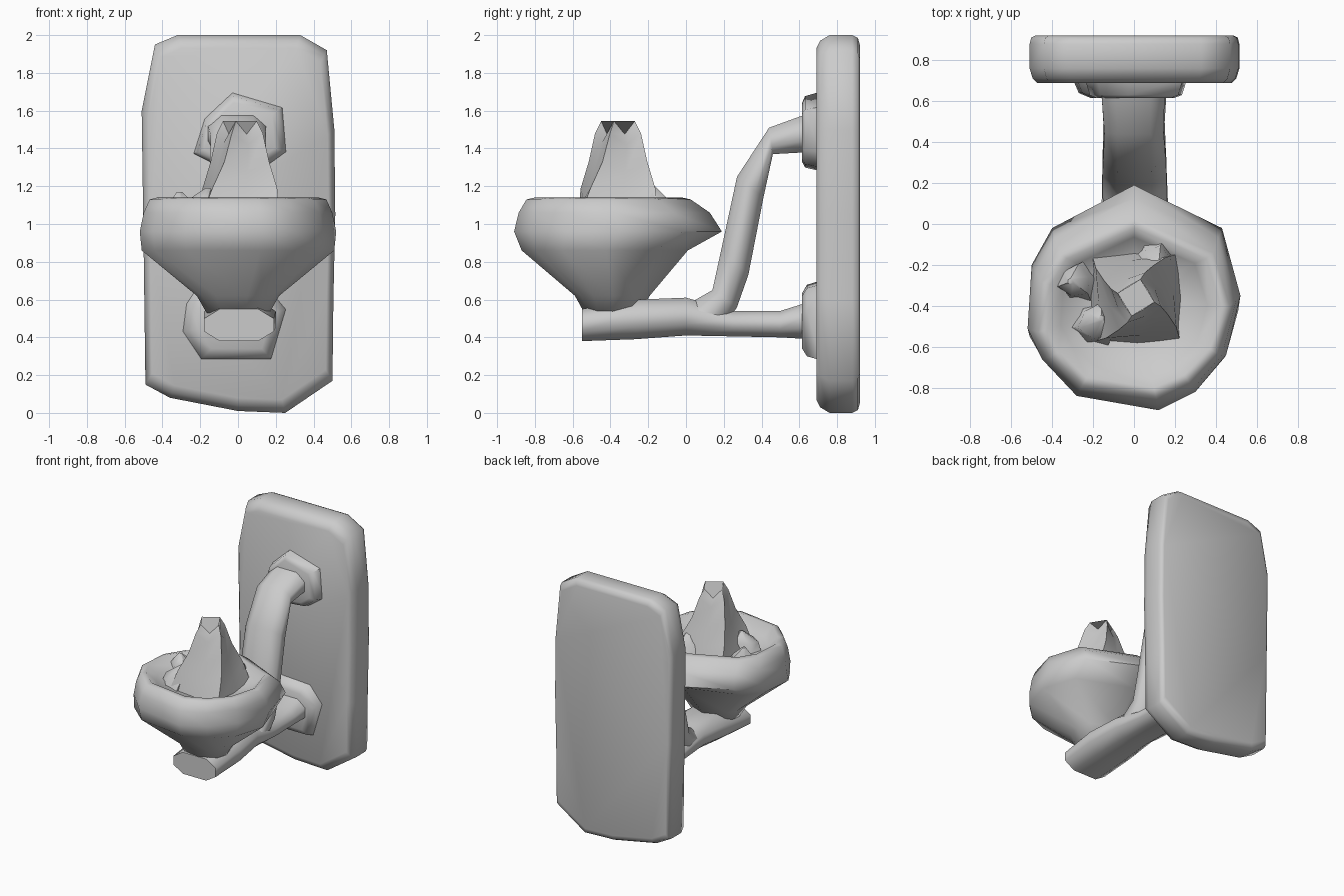
import bpy, bmesh, math
from mathutils import Vector

if "Cube" in bpy.data.objects:
    bpy.data.objects.remove(bpy.data.objects["Cube"])


def loft(name, rings, angle=65):
    """Skin a list of equal-length point rings and cap both ends."""
    bm = bmesh.new()
    vs = [[bm.verts.new(p) for p in ring] for ring in rings]
    n = len(vs[0])
    for a, b in zip(vs, vs[1:]):
        for i in range(n):
            j = (i + 1) % n
            bm.faces.new((a[i], a[j], b[j], b[i]))
    bm.faces.new(vs[0])
    bm.faces.new(vs[-1])
    bmesh.ops.recalc_face_normals(bm, faces=bm.faces)
    me = bpy.data.meshes.new(name)
    bm.to_mesh(me)
    bm.free()
    ob = bpy.data.objects.new(name, me)
    bpy.context.collection.objects.link(ob)
    bpy.ops.object.select_all(action='DESELECT')
    ob.select_set(True)
    bpy.context.view_layer.objects.active = ob
    bpy.ops.object.shade_smooth_by_angle(angle=math.radians(angle))
    return ob


def slab(name, outline, centre_z, layers):
    """Wall-facing slab: x/z outline scaled per (y, scale) layer."""
    return loft(name, [[(x * s, y, centre_z + (z - centre_z) * s) for x, z in outline]
                       for y, s in layers])


def bar(name, sections):
    """Rounded bar through sections: two (y, z) edge points, x min, x max."""
    shape = [(1, .4), (.55, 1), (-.55, 1), (-1, .4), (-1, -.4), (-.55, -1), (.55, -1), (1, -.4)]
    rings = []
    for a, b, x0, x1 in sections:
        a, b = Vector((0, *a)), Vector((0, *b))
        c, h = (a + b) / 2, (a - b) / 2
        mid, hw = (x0 + x1) / 2, (x1 - x0) / 2
        rings.append([c + h * v + Vector((mid + hw * u, 0, 0)) for u, v in shape])
    return loft(name, rings)


# Wall plate with worn corners
plate = [(-.32, 2), (.33, 2), (.47, 1.92), (.51, 1.5), (.515, 1.05), (.505, .6), (.5, .17),
         (.25, 0), (0, .01), (-.36, .08), (-.49, .15), (-.5, .9), (-.51, 1.6), (-.44, 1.95)]
slab("wall_plate", plate, 1.0, [(.69, .93), (.71, .97), (.76, 1), (.88, 1), (.91, .985), (.92, .95)])

# Round mounting bosses
upper = [(-.03, 1.7), (.24, 1.62), (.26, 1.38), (.15, 1.3), (-.06, 1.28), (-.24, 1.37), (-.18, 1.56)]
lower = [(-.2, .7), (.15, .68), (.26, .55), (.18, .28), (-.2, .28), (-.3, .43), (-.28, .58)]
slab("upper_boss", upper, 1.47, [(.615, .75), (.63, .9), (.71, 1)])
slab("lower_boss", lower, .48, [(.615, .7), (.64, .9), (.71, 1)])

# Horizontal arm and bent brace
bar("arm", [((-.55, .55), (-.55, .38), -.18, .19), ((-.25, .6), (-.27, .39), -.18, .2),
            ((0, .61), (0, .41), -.16, .17), ((.25, .54), (.25, .405), -.155, .16),
            ((.5, .54), (.5, .40), -.15, .15), ((.66, .59), (.66, .39), -.16, .16)])
bar("brace", [((.0, .57), (.2, .45), -.15, .16), ((.14, .65), (.27, .56), -.155, .16),
              ((.19, .88), (.33, .73), -.155, .16), ((.27, 1.25), (.41, 1.14), -.15, .155),
              ((.44, 1.51), (.46, 1.37), -.145, .145), ((.66, 1.59), (.64, 1.38), -.16, .15)])

# Fire bowl: one irregular outline scaled through the profile
rim = [(0, .55), (.43, .34), (.52, .01), (.45, -.28), (.3, -.46), (.12, -.55),
       (-.28, -.48), (-.45, -.3), (-.52, -.15), (-.5, .16), (-.4, .34)]
profile = [(.53, .32, .27, -.39), (.62, .42, .36, -.39), (.86, .98, .80, -.43),
           (.96, 1, 1, -.36), (1.06, .96, .92, -.38), (1.13, .9, .79, -.41),
           (1.14, .82, .71, -.41), (1.07, .69, .61, -.40), (1.02, .3, .3, -.38)]
loft("bowl", [[(x * sx, cy + y * sy, z) for x, y in rim] for z, sx, sy, cy in profile], 75)


def flame(name, cx, cy, layers, n=8, lean=(0, 0)):
    """Alternating star-shaped rings that twist towards the tip."""
    rings = []
    for k, (z, r, star, twist, jag) in enumerate(layers):
        ring = []
        for i in range(n):
            a = 2 * math.pi * i / n + twist
            s = 1 if i % 2 else -1
            rr = r * (1 + s * star)
            ring.append((cx + lean[0] * k + rr * math.cos(a),
                         cy + lean[1] * k + rr * math.sin(a), z + jag * s))
        rings.append(ring)
    loft(name, rings, 50)


# Main flame with a jagged tip, and small side tongues
flame("flame", .01, -.36, [(1.0, .27, .14, 0, 0), (1.16, .215, .14, .15, .03), (1.30, .155, .13, .3, .03),
                           (1.45, .115, .12, .45, .03), (1.51, .08, .15, .55, .035)])
flame("flame_tongue_left", -.2, -.5, [(1.0, .12, .1, 0, 0), (1.12, .09, .1, .3, 0), (1.19, .015, 0, .5, 0)],
      6, (.02, .02))
flame("flame_tongue_back", .1, -.17, [(1.0, .12, .1, 0, 0), (1.14, .08, .1, .3, 0), (1.23, .015, 0, .5, 0)],
      6, (.01, -.02))
flame("flame_tongue_side", -.27, -.28, [(1.0, .12, .1, 0, 0), (1.1, .08, .1, .3, 0), (1.17, .015, 0, .5, 0)],
      6, (-.02, 0))
